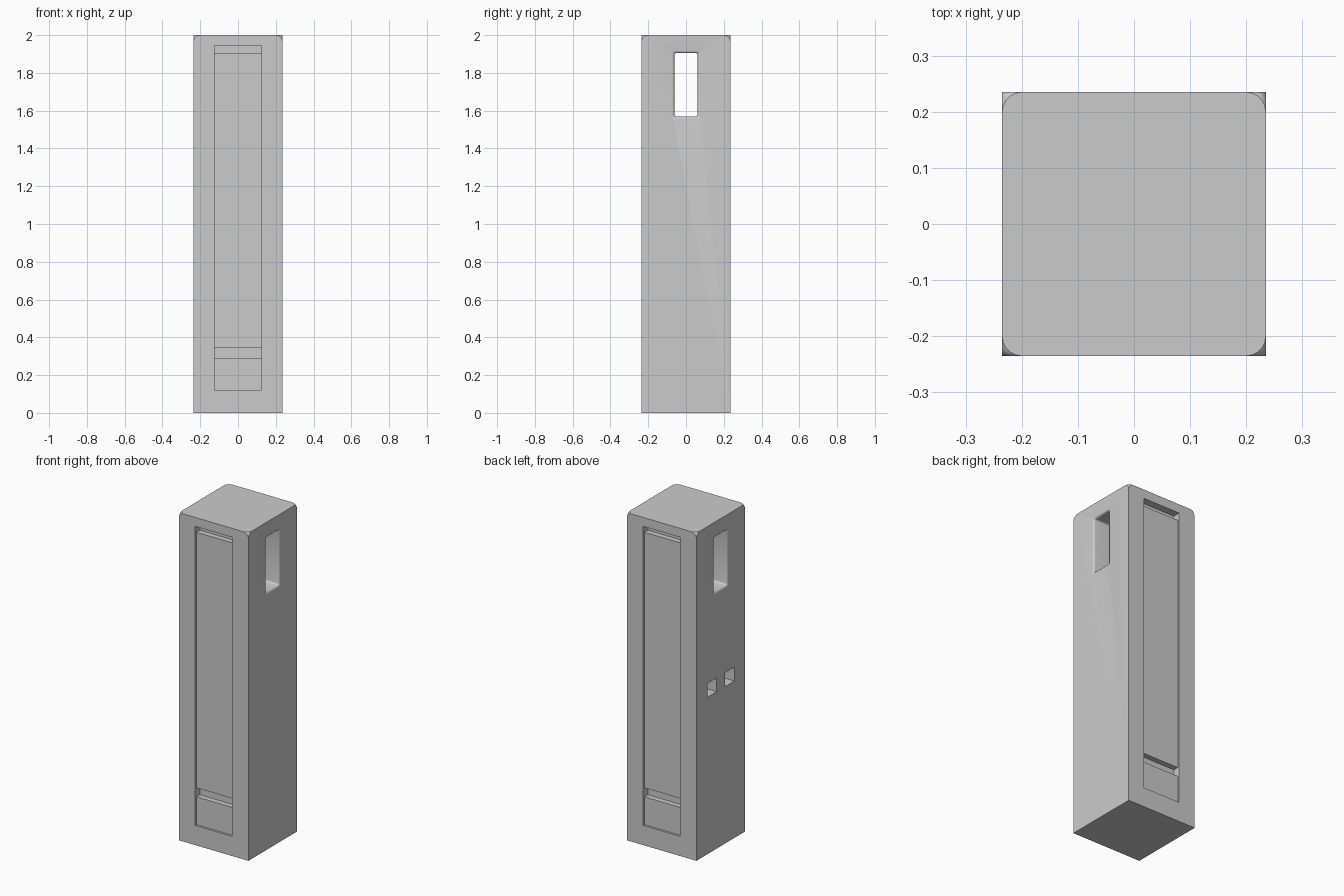
import bpy, bmesh, math

if "Cube" in bpy.data.objects:
    bpy.data.objects.remove(bpy.data.objects["Cube"])

W = 0.235  # half width of the body


def make(name, bm):
    bmesh.ops.recalc_face_normals(bm, faces=bm.faces)
    me = bpy.data.meshes.new(name)
    bm.to_mesh(me)
    bm.free()
    ob = bpy.data.objects.new(name, me)
    bpy.context.collection.objects.link(ob)
    return ob


def loft(name, rings):
    """Closed solid through a list of matching point rings."""
    bm = bmesh.new()
    vs = [[bm.verts.new(p) for p in r] for r in rings]
    n = len(rings[0])
    for a, b in zip(vs, vs[1:]):
        for i in range(n):
            bm.faces.new((a[i], a[(i + 1) % n], b[(i + 1) % n], b[i]))
    bm.faces.new(vs[0])
    bm.faces.new(vs[-1])
    return make(name, bm)


def rounded_rect(x, hy, z0, z1, r, steps=3):
    pts = []
    corners = [(hy - r, z1 - r), (r - hy, z1 - r), (r - hy, z0 + r), (hy - r, z0 + r)]
    for k, (cy, cz) in enumerate(corners):
        for s in range(steps + 1):
            a = math.pi / 2 * (k + s / steps)
            pts.append((x, cy + r * math.cos(a), cz + r * math.sin(a)))
    return pts


def cut(target, cutter):
    cutter.hide_render = True
    m = target.modifiers.new("cut", 'BOOLEAN')
    m.operation = 'DIFFERENCE'
    m.solver = 'EXACT'
    m.object = cutter
    bpy.context.view_layer.objects.active = target
    bpy.ops.object.modifier_apply(modifier=m.name)
    bpy.data.objects.remove(cutter)


# tower body: square column with its four top corners rounded off
bm = bmesh.new()
bmesh.ops.create_cube(bm, size=1)
for v in bm.verts:
    v.co = (v.co.x * 2 * W, v.co.y * 2 * W, (v.co.z + 0.5) * 2)
top = [v for v in bm.verts if v.co.z > 1]
bmesh.ops.bevel(bm, geom=top, offset=0.035, offset_type='OFFSET', segments=5,
                profile=0.5, affect='VERTICES')
body = make("tower_body", bm)

# front and back panel recesses, each with two deeper gaps (depth, z)
D, G = 0.012, 0.045
profile = [(-0.05, 0.12), (D, 0.12), (D, 0.29), (G, 0.29), (G, 0.345), (D, 0.345),
           (D, 1.905), (G, 1.905), (G, 1.945), (-0.05, 1.945)]
for side in (-1, 1):
    cut(body, loft("panel_cutter", [[(x, side * (W - d), z) for d, z in profile]
                                    for x in (-0.125, 0.125)]))

# handle opening through the sides, with rounded rims
R = 0.012
half = [(W + 0.05, R)] + [(W - R * (1 - math.cos(t)), R * (1 - math.sin(t)))
                          for t in [math.pi / 2 * i / 4 for i in range(5)]]
stations = half + [(-x, g) for x, g in reversed(half)]
cut(body, loft("handle_cutter", [rounded_rect(x, 0.062 + g, 1.57 - g, 1.905 + g, 0.01)
                                 for x, g in stations]))

# two small square sockets on the left side
for y in (-0.085, 0.085):
    cut(body, loft("socket_cutter", [[(x, y + a, 1.0 + b) for a, b in
                                      ((-.045, -.042), (.045, -.042), (.045, .042), (-.045, .042))]
                                     for x in (-W - 0.05, -W + 0.08)]))

# smooth only the rounded rims and corners
bpy.ops.object.select_all(action='DESELECT')
body.select_set(True)
bpy.context.view_layer.objects.active = body
bpy.ops.object.shade_smooth_by_angle(angle=math.radians(30))
